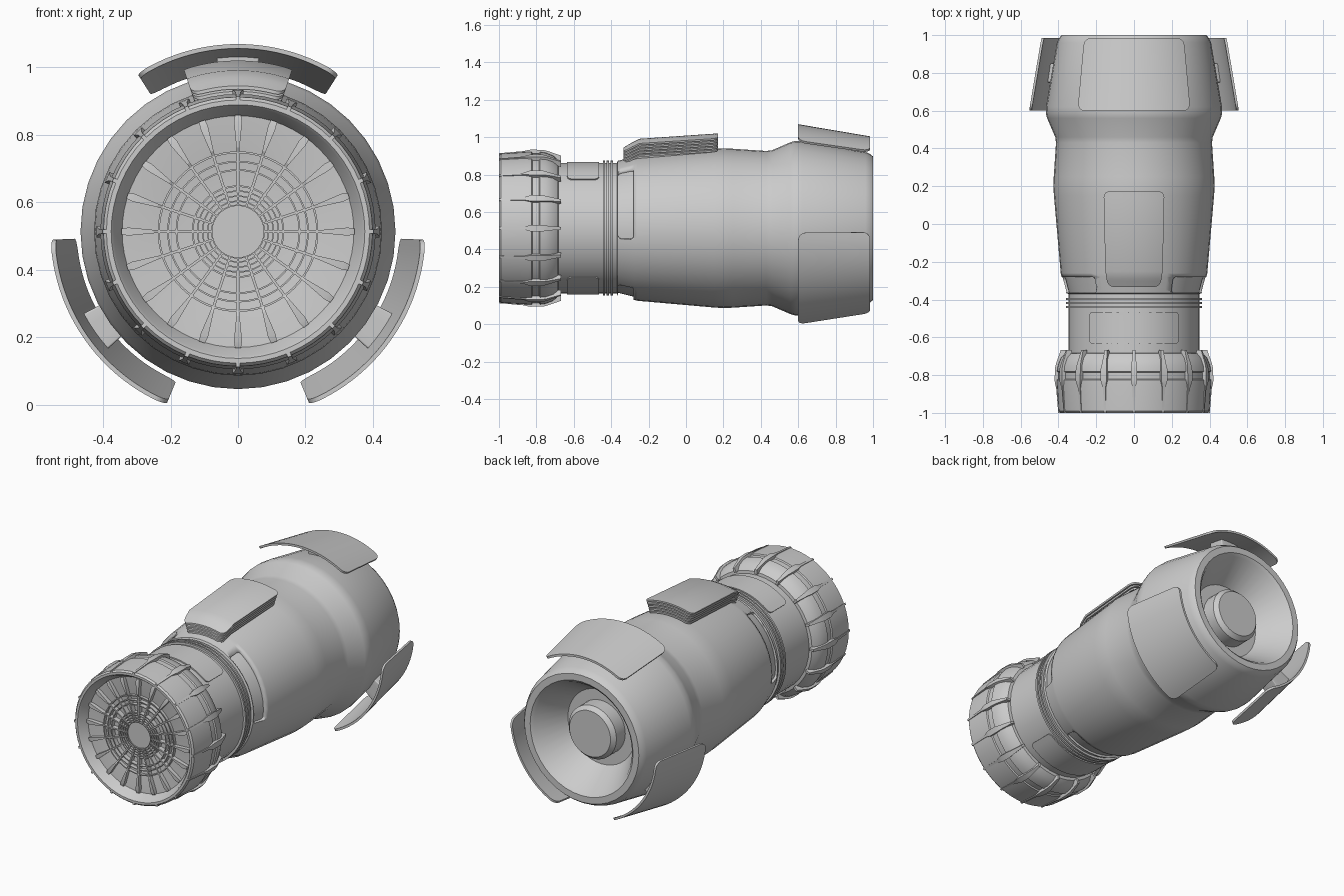
import bpy, bmesh, math
from mathutils import Vector

if "Cube" in bpy.data.objects:
    bpy.data.objects.remove(bpy.data.objects["Cube"])

CZ = 0.513  # height of the long axis


def polar(r, a, y):
    return Vector((r * math.cos(a), y, CZ + r * math.sin(a)))


def finish(name, bm, angle=28):
    bmesh.ops.recalc_face_normals(bm, faces=bm.faces)
    me = bpy.data.meshes.new(name)
    bm.to_mesh(me)
    bm.free()
    ob = bpy.data.objects.new(name, me)
    bpy.context.collection.objects.link(ob)
    bpy.ops.object.select_all(action='DESELECT')
    ob.select_set(True)
    bpy.context.view_layer.objects.active = ob
    bpy.ops.object.shade_smooth_by_angle(angle=math.radians(angle))
    return ob


def lathe(name, prof, n=64, closed=False):
    """Revolve (y, r) points about the long axis; r = 0 becomes a pole."""
    bm = bmesh.new()
    rings = []
    for y, r in prof:
        if r == 0:
            rings.append([bm.verts.new(polar(0, 0, y))] * n)
        else:
            rings.append([bm.verts.new(polar(r, math.tau * i / n + math.pi / 2, y)) for i in range(n)])
    if closed:
        rings.append(rings[0])
    for a, b in zip(rings, rings[1:]):
        for i in range(n):
            j = (i + 1) % n
            quad = list(dict.fromkeys((a[i], a[j], b[j], b[i])))
            if len(quad) > 2:
                bm.faces.new(quad)
    return finish(name, bm)


def panel(name, deg, half, rows, corner=0.03, cols=16):
    """Curved plate with rounded corners; rows are (y, inner r, outer r), half in degrees."""
    y0, y1 = rows[0][0], rows[-1][0]
    steps = [corner * (1 - math.cos(k * math.pi / 10)) for k in range(6)]
    ys = sorted({round(v, 5) for v in [y0 + s for s in steps] + [y1 - s for s in steps] + [q[0] for q in rows]})

    def radii(y):
        for p, q in zip(rows, rows[1:]):
            if y <= q[0] + 1e-4:
                t = (y - p[0]) / (q[0] - p[0])
                return p[1] + t * (q[1] - p[1]), p[2] + t * (q[2] - p[2])
        return rows[-1][1:]

    bm = bmesh.new()
    grids = ([], [])
    for y in ys:
        ri, ro = radii(y)
        d = max(0, min(y - y0, y1 - y, corner))
        cut = corner - math.sqrt(max(0, corner ** 2 - (corner - d) ** 2))
        h = math.radians(half) - cut / ro
        for g, r in zip(grids, (ri, ro)):
            g.append([bm.verts.new(polar(r, math.radians(deg) + h * (2 * i / cols - 1), y)) for i in range(cols + 1)])
    for g in grids:
        for a, b in zip(g, g[1:]):
            for i in range(cols):
                bm.faces.new((a[i], a[i + 1], b[i + 1], b[i]))

    def border(g):
        return g[0] + [r[-1] for r in g[1:-1]] + g[-1][::-1] + [r[0] for r in g[-2:0:-1]]
    p, q = border(grids[0]), border(grids[1])
    for i in range(len(p)):
        j = (i + 1) % len(p)
        bm.faces.new((p[i], p[j], q[j], q[i]))
    return finish(name, bm)


def radial_bars(name, count, sections):
    """Ring of bars; each section is 4 points (r, tangent, y)."""
    bm = bmesh.new()
    for k in range(count):
        a = math.tau * k / count + math.pi / 2
        side = Vector((-math.sin(a), 0, math.cos(a)))
        rings = [[bm.verts.new(polar(r, a, y) + side * t) for r, t, y in s] for s in sections]
        bm.faces.new(rings[0])
        bm.faces.new(rings[-1])
        for p, q in zip(rings, rings[1:]):
            for i in range(4):
                j = (i + 1) % 4
                bm.faces.new((p[i], p[j], q[j], q[i]))
    return finish(name, bm, 20)


# Main body with the exhaust cavity and its plug
body = lathe("main_body", [
    (-.74, 0), (-.74, .348), (-.37, .348), (-.365, .36), (-.35, .364), (-.28, .383), (-.26, .388),
    (.15, .424), (.2, .427), (.25, .425), (.43, .413), (.46, .417), (.56, .46), (.585, .467), (.62, .466),
    (.96, .408), (.985, .396), (1, .384), (1, .345), (.985, .328), (.81, .225), (.81, .16),
    (.895, .16), (.92, .138), (.92, 0)], 40)

# Recessed slots cut round the shoulder
cutters = [panel("slot_cutter", d, 33, [(-.363, .345, .45), (-.28, .366, .45)], .02) for d in (24, 156, 270)]
for c in cutters:
    m = body.modifiers.new("slot", 'BOOLEAN')
    m.object, m.operation, m.solver = c, 'DIFFERENCE', 'EXACT'
dg = bpy.context.evaluated_depsgraph_get()
cut_mesh = bpy.data.meshes.new_from_object(body.evaluated_get(dg))
body.modifiers.clear()
body.data = cut_mesh
for c in cutters:
    bpy.data.objects.remove(c)

# Neck: three thin rings and access panels above and below
for i in range(3):
    y = -.445 + i * .021
    lathe("neck_ring", [(y, .34), (y, .361), (y + .012, .361), (y + .012, .34)], closed=True)
for d in (90, 270):
    panel("neck_panel", d, 42, [(-.635, .335, .355), (-.465, .335, .355)], .025)

# Intake casing with lip and groove
lathe("intake_casing", [
    (-.99, .368), (-1, .376), (-1, .39), (-.99, .399), (-.85, .408), (-.825, .408), (-.82, .401), (-.785, .401),
    (-.78, .408), (-.75, .404), (-.71, .388), (-.685, .365), (-.68, .33), (-.9, .33), (-.94, .34), (-.965, .358)], closed=True)

# Claw ribs round the casing
ribs = [(-1, .006, .401), (-.87, .007, .412), (-.845, .013, .418), (-.83, .017, .42), (-.765, .017, .419),
        (-.74, .013, .413), (-.668, .007, .388)]
radial_bars("casing_ribs", 16, [[(r0, -w, y), (r0, w, y), (r, w, y), (r, -w, y)]
                                for y, w, r in ribs for r0 in [.385 if y < -.75 else .36]])

# Intake face: floor, stepped rings, hub and spokes
lathe("intake_floor", [(-.945, .345), (-.935, .24), (-.925, .19), (-.925, .08), (-.945, .08), (-.945, 0),
                       (-.88, 0), (-.88, .345)], closed=True)
for r, w in ((.238, .006), (.21, .005), (.185, .005), (.137, .005), (.122, .004), (.107, .004), (.092, .004), (.08, .004)):
    lathe("intake_ring", [(-.952, r - w), (-.952, r), (-.915, r), (-.915, r - w)], closed=True)
spoke = [(.08, .003, -.953), (.13, .004, -.955), (.235, .004, -.955), (.25, .005, -.962), (.325, .012, -.966), (.345, .009, -.96)]
radial_bars("intake_spokes", 20, [[(r, -w, -.92), (r, w, -.92), (r, w, y), (r, -w, y)] for r, w, y in spoke])

# Cooling fin stack on top: core block and five bent plates
panel("fin_core", 90, 16, [(-.305, .35, .42), (-.24, .36, .465), (.15, .4, .495)], .02)
for i in range(5):
    o = i * .0165
    panel("fin_plate", 90, 18.5, [(y, r - o - .010, r - o) for y, r in
                                  ((-.333, .432), (-.29, .458), (-.25, .478), (.172, .507))], .03)

# Three flared shields on brackets
for d in (90, -35, 215):
    panel("shield", d, 32.5, [(.6, .543, .556), (.985, .478, .491)], .04, 20)
    panel("shield_bracket", d, 7, [(.75, .41, .525), (.85, .4, .507)], .006, 4)
